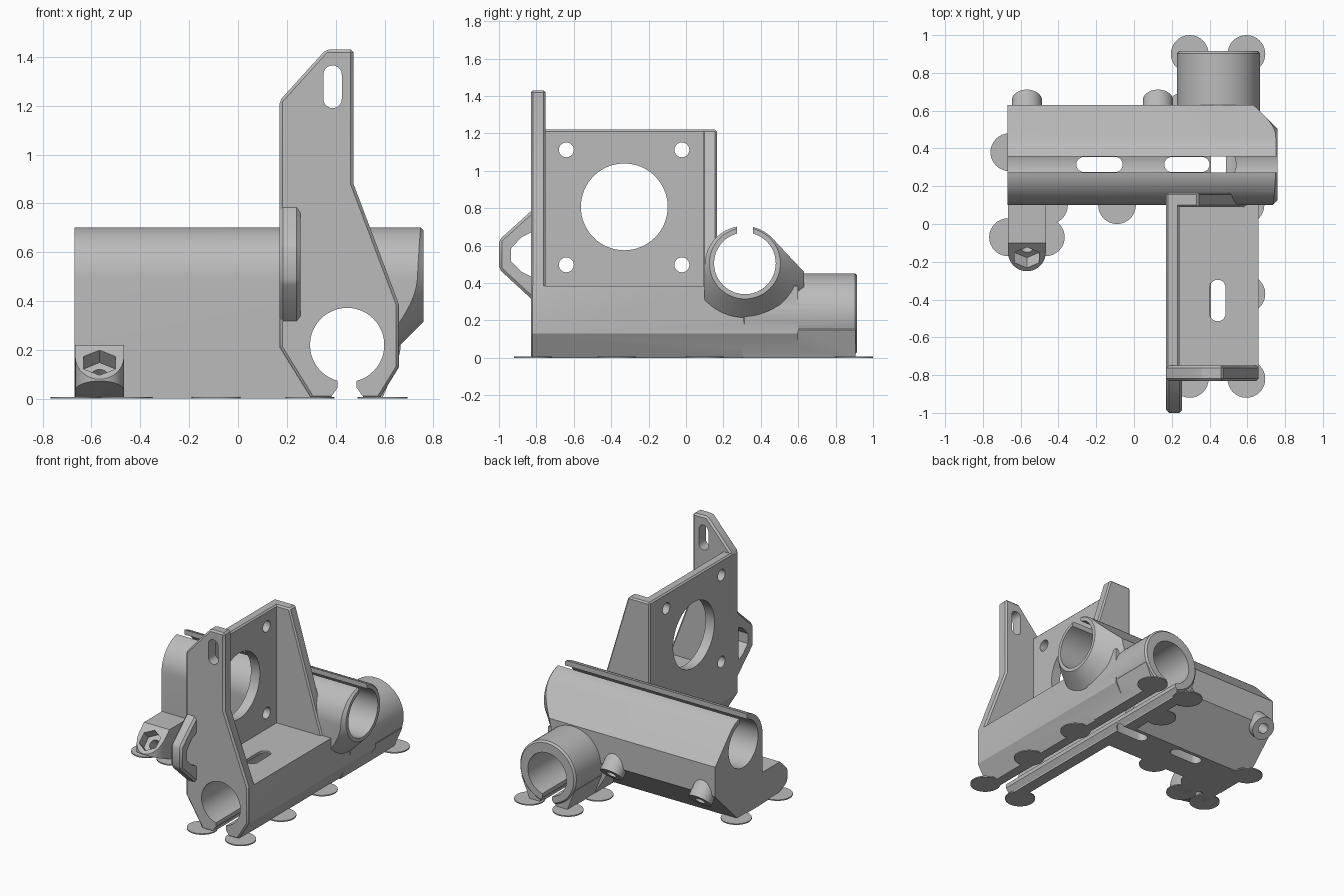
import bpy, bmesh, math
from mathutils import Vector

cube = bpy.data.objects.get("Cube")
if cube:
    bpy.data.objects.remove(cube, do_unlink=True)

gray = bpy.data.materials.new("plain gray")
gray.use_nodes = True
COLOR = (0.5, 0.5, 0.5, 1)
gray.diffuse_color = COLOR
gray.node_tree.nodes["Principled BSDF"].inputs["Base Color"].default_value = COLOR


def add(name, bm):
    bmesh.ops.recalc_face_normals(bm, faces=bm.faces)
    mesh = bpy.data.meshes.new(name)
    bm.to_mesh(mesh)
    bm.free()
    mesh.materials.append(gray)
    obj = bpy.data.objects.new(name, mesh)
    bpy.context.collection.objects.link(obj)
    return obj


def apply(obj, mod):
    bpy.context.view_layer.objects.active = obj
    bpy.ops.object.modifier_apply(modifier=mod.name)


def prism(name, pts, axis, a, b, bevel=0.0):
    """Extrude a 2D outline along an axis; outline uses the other two axes in order."""
    place = {"x": lambda p, t: (t, p[0], p[1]),
             "y": lambda p, t: (p[0], t, p[1]),
             "z": lambda p, t: (p[0], p[1], t)}[axis]
    bm = bmesh.new()
    lo = [bm.verts.new(place(p, a)) for p in pts]
    hi = [bm.verts.new(place(p, b)) for p in pts]
    bm.faces.new(lo)
    bm.faces.new(hi)
    for i in range(len(pts)):
        j = (i + 1) % len(pts)
        bm.faces.new((lo[i], lo[j], hi[j], hi[i]))
    obj = add(name, bm)
    if bevel:
        mod = obj.modifiers.new("bevel", "BEVEL")
        mod.width = bevel
        mod.segments = 1
        mod.limit_method = "ANGLE"
        mod.angle_limit = math.radians(30)
        apply(obj, mod)
    return obj


def arc(cx, cy, r, start=0, end=360, n=48):
    full = end - start == 360
    count = n if full else n + 1
    return [(cx + r * math.cos(math.radians(start + (end - start) * i / n)),
             cy + r * math.sin(math.radians(start + (end - start) * i / n)))
            for i in range(count)]


def rect(x0, x1, y0, y1):
    return [(x0, y0), (x1, y0), (x1, y1), (x0, y1)]


def stadium(x0, x1, y0, y1):
    if x1 - x0 > y1 - y0:
        r, c = (y1 - y0) / 2, (y0 + y1) / 2
        return arc(x1 - r, c, r, -90, 90, 10) + arc(x0 + r, c, r, 90, 270, 10)
    r, c = (x1 - x0) / 2, (x0 + x1) / 2
    return arc(c, y1 - r, r, 0, 180, 10) + arc(c, y0 + r, r, 180, 360, 10)


def rod(name, start, end, r0, r1=None, sides=40):
    start, end = Vector(start), Vector(end)
    d = end - start
    bm = bmesh.new()
    bmesh.ops.create_cone(bm, cap_ends=True, segments=sides, radius1=r0,
                          radius2=r0 if r1 is None else r1, depth=d.length)
    rot = d.to_track_quat("Z", "Y").to_matrix().to_4x4()
    bm.transform(rot)
    bmesh.ops.translate(bm, verts=bm.verts, vec=(start + end) / 2)
    return add(name, bm)


def boolean(obj, tool, op):
    mod = obj.modifiers.new(op, "BOOLEAN")
    mod.operation = op
    mod.solver = "EXACT"
    mod.object = tool
    apply(obj, mod)
    bpy.data.objects.remove(tool, do_unlink=True)


# Cross bearing block with a conical end
BY, BZ = 0.315, 0.505
outline = [(0.1, 0)] + arc(0.31, 0.495, 0.21, 180, 45, 20) + [(0.63, 0.46), (0.63, 0.25), (0.38, 0)]
body = prism("bearing_carriage", outline, "x", -0.67, 0.76)
boolean(body, rod("end_cone", (-1.24, BY, BZ), (0.76, BY, BZ), 2.19, 0.19, 64), "INTERSECT")

# Long bearing block with a round rear end
LX, LZ = 0.447, 0.22
parts = [
    prism("long_block", [(0.17, 0.21), (0.3, 0), (0.58, 0), (0.66, 0.13), (0.66, 0.385), (0.17, 0.385)],
          "y", -0.82, 0.6),
    prism("rear_sleeve", arc(LX, 0.232, 0.22), "y", 0.3, 0.915, 0.012),
    prism("rear_sleeve_foot", [(0.24, 0.15), (0.3, 0), (0.59, 0), (0.655, 0.15), (0.6, 0.25), (0.3, 0.25)],
          "y", 0.3, 0.905),
]

# Motor plate, front plate and rear rib
parts += [
    prism("motor_plate", rect(-0.79, 0.165, 0.23, 1.22), "x", 0.17, 0.24, 0.01),
    prism("front_plate", [(0.17, 1.22), (0.36, 1.43), (0.473, 1.43), (0.473, 0.88), (0.66, 0.385),
                          (0.66, 0.13), (0.58, 0), (0.3, 0), (0.17, 0.21)], "y", -0.83, -0.75, 0.012),
    prism("rear_rib", [(0.17, 1.22), (0.34, 1.22), (0.6, 0.36), (0.6, 0.25), (0.17, 0.25)],
          "y", 0.09, 0.165, 0.01),
    prism("front_loop", [(-0.8, 0.81), (-1, 0.63), (-1, 0.475), (-0.8, 0.29)], "x", 0.17, 0.255, 0.015),
]

# Slanted nut lug with a rounded nose
lug = prism("nut_lug", arc(-0.567, -0.15, 0.1, 180, 360, 20) + [(-0.467, 0.15), (-0.667, 0.15)], "z", 0, 0.22)
boolean(lug, prism("lug_slants", [(0.2, 0), (0.2, 0.22), (-0.1, 0.22), (-0.255, 0.075), (-0.07, 0)],
                   "x", -0.8, -0.3), "INTERSECT")
parts.append(lug)

# Slanted screw bosses on the back
for x in (-0.567, 0.127):
    parts.append(rod("screw_boss", (x, 0.46, 0.4), (x, 0.655, 0.205), 0.08))

for part in parts:
    boolean(body, part, "UNION")

# Bores and their open gaps
cutters = [
    prism("cross_bore", arc(BY, BZ, 0.165), "x", -1, 1),
    prism("cross_gap", rect(0.272, 0.358, BZ, 0.9), "x", -1, 1),
    prism("long_bore", arc(LX, LZ, 0.152), "y", -1.1, 1.1),
    prism("long_gap", [(0.38, -0.05), (0.383, 0.01), (0.408, 0.045), (0.408, 0.12),
                       (0.486, 0.12), (0.486, 0.045), (0.511, 0.01), (0.514, -0.05)], "y", -1.1, 1.1),
]

# Motor opening and four screw holes
cutters.append(prism("motor_opening", arc(-0.33, 0.807, 0.232, n=64), "x", 0.1, 0.3))
for y in (-0.64, -0.022):
    for z in (0.497, 1.112):
        cutters.append(prism("motor_screw_hole", arc(y, z, 0.04, n=24), "x", 0.1, 0.3))

# Adjuster slot, loop window and tie slots
cutters += [
    prism("adjuster_slot", stadium(0.35, 0.425, 1.19, 1.365), "y", -0.9, -0.7),
    prism("loop_window", [(-0.83, 0.67), (-0.88, 0.645), (-0.935, 0.585), (-0.935, 0.515),
                          (-0.88, 0.46), (-0.83, 0.435)], "x", 0.1, 0.3),
    prism("floor_slot", stadium(0.4, 0.485, -0.515, -0.295), "z", 0.2, 0.5),
    prism("tie_slot", stadium(-0.305, -0.06, 0.275, 0.355), "z", -0.1, 0.5),
    prism("tie_slot", stadium(0.16, 0.4, 0.275, 0.355), "z", -0.1, 0.5),
    prism("tie_window", rect(0.415, 0.525, 0.275, 0.355), "z", 0.2, 0.5),
]

# Hexagonal nut pocket and slanted screw holes
cutters.append(rod("nut_pocket", (-0.567, -0.3, 0.27), (-0.567, -0.125, 0.095), 0.075, sides=6))
cutters.append(rod("nut_hole", (-0.567, -0.2, 0.17), (-0.567, 0.0, -0.03), 0.035, sides=20))
for x in (-0.567, 0.127):
    cutters.append(rod("boss_hole", (x, 0.57, 0.29), (x, 0.72, 0.14), 0.035, sides=20))

for cutter in cutters:
    boolean(body, cutter, "DIFFERENCE")

# Thin round feet under the corners
FEET = [(0.295, 0.9), (0.595, 0.9), (-0.66, 0.38), (-0.667, -0.07), (-0.467, -0.07), (-0.45, 0.1),
        (-0.09, 0.1), (0.59, 0.1), (0.595, -0.37), (0.295, -0.82), (0.595, -0.82), (0.27, 0.6)]
for x, y in FEET:
    prism("round_foot", arc(x, y, 0.1, n=32), "z", 0, 0.008)

# Smooth curved walls, sharp edges kept
for obj in bpy.context.collection.objects:
    if obj.type == "MESH":
        obj.select_set(True)
        bpy.context.view_layer.objects.active = obj
bpy.ops.object.shade_smooth_by_angle(angle=math.radians(25))
